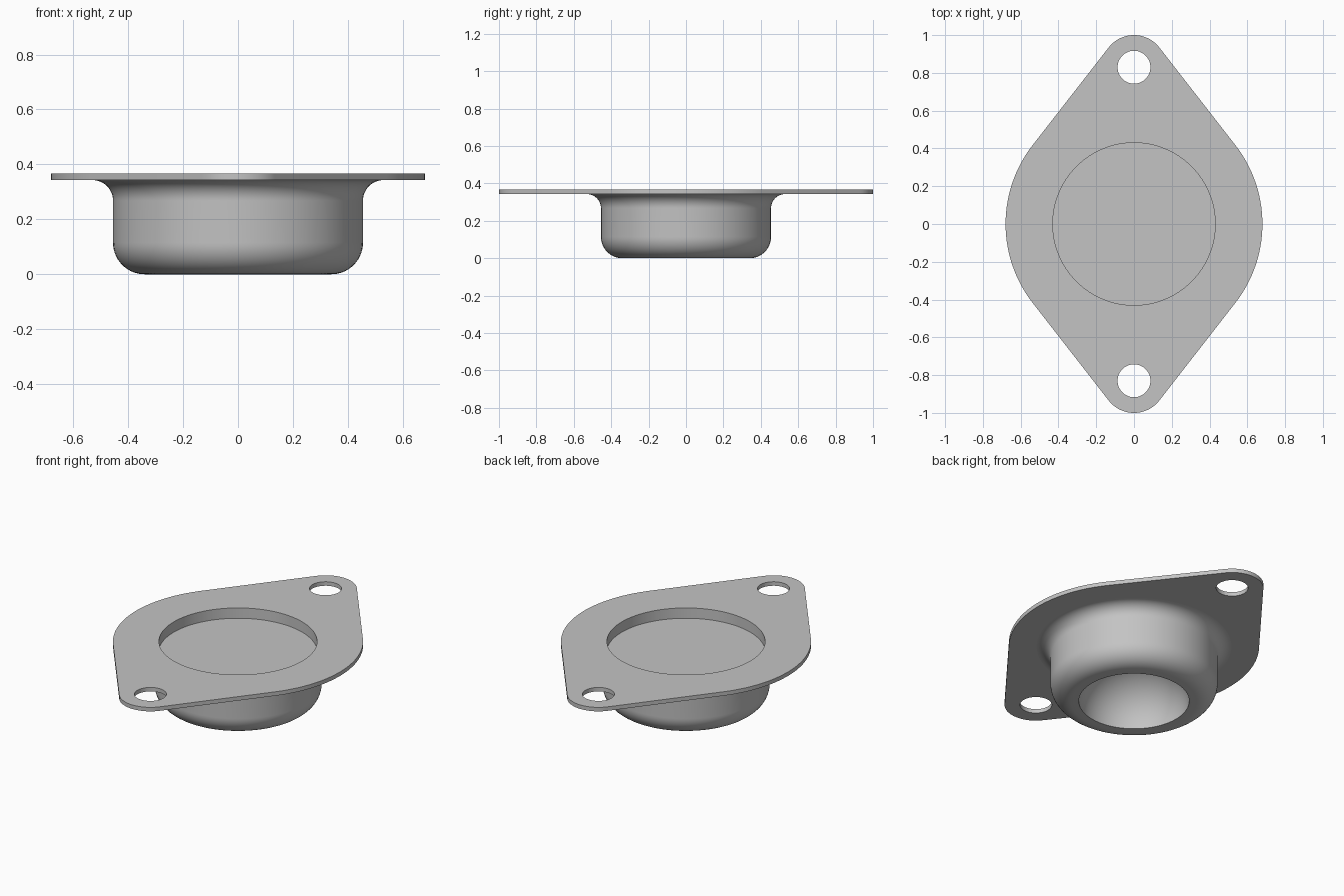
import bpy, bmesh
from math import pi, sin, cos, asin
from mathutils import Vector

cube = bpy.data.objects.get("Cube")
if cube:
    bpy.data.objects.remove(cube, do_unlink=True)

GREY = (0.55, 0.55, 0.55, 1)
metal = bpy.data.materials.new("grey metal")
metal.use_nodes = True
metal.diffuse_color = GREY
metal.node_tree.nodes["Principled BSDF"].inputs["Base Color"].default_value = GREY

TOP, UNDER = 0.367, 0.343      # flange faces
RECESS_R, RECESS_Z = 0.43, 0.305
LOBE_R, LOBE_Y, MID_R = 0.17, 0.83, 0.68


def arc(cx, cy, r, a0, a1, n, ry=None):
    """Points along a circular or elliptical arc."""
    ry = r if ry is None else ry
    angles = [a0 + (a1 - a0) * i / n for i in range(n + 1)]
    return [(cx + r * cos(a), cy + ry * sin(a)) for a in angles]


def finish(bm, name):
    bmesh.ops.recalc_face_normals(bm, faces=bm.faces)
    mesh = bpy.data.meshes.new(name)
    bm.to_mesh(mesh)
    bm.free()
    mesh.materials.append(metal)
    obj = bpy.data.objects.new(name, mesh)
    bpy.context.collection.objects.link(obj)
    bpy.ops.object.select_all(action="DESELECT")
    obj.select_set(True)
    bpy.context.view_layer.objects.active = obj
    bpy.ops.object.shade_smooth_by_angle(angle=pi / 6)
    return obj


def add_loop(bm, points):
    verts = [bm.verts.new((x, y, UNDER)) for x, y in points]
    return [bm.edges.new((v, verts[i - 1])) for i, v in enumerate(verts)]


# Flange: middle arcs joined by tangent lines to two rounded lobes, three holes
t = asin((MID_R - LOBE_R) / LOBE_Y)
outline = (arc(0, 0, MID_R, -t, t, 32)
           + arc(0, LOBE_Y, LOBE_R, t, pi - t, 28)
           + arc(0, 0, MID_R, pi - t, pi + t, 32)
           + arc(0, -LOBE_Y, LOBE_R, pi + t, 2 * pi - t, 28))
bm = bmesh.new()
edges = add_loop(bm, outline)
for y, r, n in ((0, RECESS_R, 96), (LOBE_Y, 0.087, 48), (-LOBE_Y, 0.087, 48)):
    edges += add_loop(bm, arc(0, y, r, 0, 2 * pi, n)[:-1])
bmesh.ops.triangle_fill(bm, edges=edges, use_beauty=True)
lifted = bmesh.ops.extrude_face_region(bm, geom=bm.faces[:])
bmesh.ops.translate(bm, vec=Vector((0, 0, TOP - UNDER)),
                    verts=[g for g in lifted["geom"] if isinstance(g, bmesh.types.BMVert)])
finish(bm, "flange")

# Cup: turned profile with shallow recess above and domed hollow below
profile = ([(0, RECESS_Z), (RECESS_R, RECESS_Z), (RECESS_R, UNDER)]
           + arc(0.53, UNDER - 0.075, 0.075, pi / 2, pi, 12)
           + arc(0.34, 0.115, 0.115, 0, -pi / 2, 14)
           + arc(0, 0, 0.30, 0, pi / 2, 24, ry=0.28))
bm = bmesh.new()
verts = [bm.verts.new((r, 0, z)) for r, z in profile]
ring = [bm.edges.new(pair) for pair in zip(verts, verts[1:])]
bmesh.ops.spin(bm, geom=verts + ring, cent=(0, 0, 0), axis=(0, 0, 1),
               angle=2 * pi, steps=96, use_merge=True)
bmesh.ops.remove_doubles(bm, verts=bm.verts, dist=0.0001)
finish(bm, "cup")
